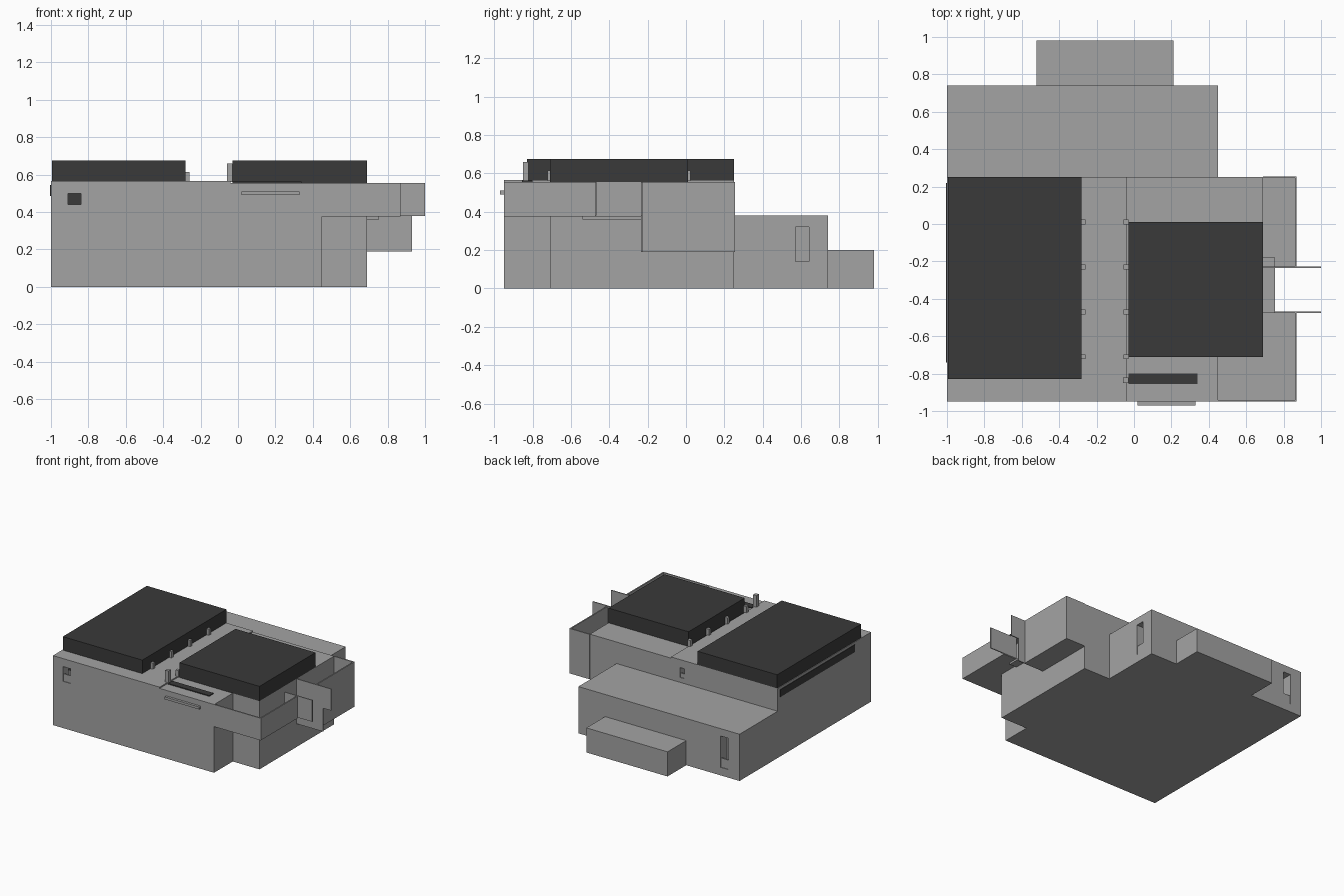
import bpy
import bmesh

cube = bpy.data.objects.get("Cube")
if cube:
    bpy.data.objects.remove(cube, do_unlink=True)


def material(name, value):
    mat = bpy.data.materials.new(name)
    mat.use_nodes = True
    color = (value, value, value, 1)
    mat.diffuse_color = color
    mat.node_tree.nodes["Principled BSDF"].inputs["Base Color"].default_value = color
    return mat


GREY = material("concrete grey", 0.37)
DARK = material("charcoal", 0.042)


def prism(name, outline, z0, z1, mat=GREY):
    """Extrude a plan outline between two heights."""
    bm = bmesh.new()
    base = bm.faces.new([bm.verts.new((x, y, z0)) for x, y in outline])
    top = bmesh.ops.extrude_face_region(bm, geom=[base])["geom"]
    moved = [v for v in top if isinstance(v, bmesh.types.BMVert)]
    bmesh.ops.translate(bm, verts=moved, vec=(0, 0, z1 - z0))
    bmesh.ops.recalc_face_normals(bm, faces=bm.faces)
    mesh = bpy.data.meshes.new(name)
    bm.to_mesh(mesh)
    bm.free()
    obj = bpy.data.objects.new(name, mesh)
    mesh.materials.append(mat)
    bpy.context.collection.objects.link(obj)
    return obj


def box(name, x0, x1, y0, y1, z0, z1, mat=GREY):
    return prism(name, [(x0, y0), (x1, y0), (x1, y1), (x0, y1)], z0, z1, mat)


def cut(target, name, *bounds):
    """Cut a window recess with a hidden box."""
    cutter = box(name, *bounds)
    cutter.hide_render = True
    cutter.hide_viewport = True
    cutter.display_type = 'WIRE'
    mod = target.modifiers.new(name, 'BOOLEAN')
    mod.operation = 'DIFFERENCE'
    mod.solver = 'EXACT'
    mod.object = cutter


# Main building, rear wing and annex
body = prism("main_body", [(-1, -.95), (.45, -.95), (.45, -.71), (.69, -.71),
                           (.69, .25), (-1, .25)], 0, .555)
box("raised_roof_slab", -1, -.04, -.95, .25, .555, .565)
wing = box("rear_wing", -1, .45, .25, .74, 0, .38)
box("rear_annex", -.52, .21, .74, .98, 0, .2)

# Dark roof blocks and skylight
box("left_roof_block", -.995, -.28, -.83, .25, .565, .675, DARK)
box("right_roof_block", -.03, .69, -.71, .01, .555, .675, DARK)
box("roof_skylight", -.03, .34, -.855, -.8, .555, .562, DARK)

# Roof posts in two rows, with one tall post
for y in (.01, -.23, -.47, -.71):
    box("left_roof_post", -.28, -.26, y - .013, y + .013, .56, .615)
    box("right_roof_post", -.055, -.03, y - .013, y + .013, .56, .615)
box("tall_roof_post", -.06, -.03, -.85, -.82, .56, .66)

# Front ledge and side window band
box("front_ledge", .02, .33, -.97, -.93, .49, .51)
box("side_window_band", -1.004, -.99, -.74, .22, .485, .545, DARK)

# Open front balcony
T = .01
box("balcony_floor", .45, .87, -.95, -.47, .375, .385)
box("balcony_front_wall", .45, .87, -.95, -.95 + T, .375, .555)
box("balcony_side_wall", .87 - T, .87, -.95, -.47, .375, .555)
box("balcony_end_plate", .75, 1, -.475, -.467, .38, .555)
box("side_shelf", .69, .755, -.54, -.18, .36, .375)

# Open side bay with its stepped end plate
box("bay_floor", .69, .87, -.23, .255, .19, .2)
box("bay_back_wall", .69, .87, .255 - T, .255, .19, .555)
box("bay_side_wall", .87 - T, .87, -.23, .255, .19, .555)
box("bay_end_plate_upper", .69, 1, -.235, -.227, .38, .555)
box("bay_end_plate_lower", .69, .93, -.235, -.227, .19, .38)

# Recessed windows with lower panes
cut(body, "front_window_cutter", -.91, -.84, -1, -.87, .38, .5)
box("front_window_pane", -.91, -.84, -.945, -.935, .38, .44)
box("front_window_glass", -.91, -.84, -.876, -.868, .44, .5, DARK)
cut(body, "roof_window_cutter", -.16, -.12, .19, .3, .42, .5)
box("roof_window_pane", -.16, -.12, .235, .245, .42, .455)
cut(wing, "rear_window_cutter", -.9, -.83, .66, .8, .065, .32)
box("rear_window_pane", -.9, -.83, .725, .735, .065, .14)
cut(wing, "side_window_cutter", .37, .5, .57, .64, .065, .32)
box("side_window_pane", .435, .445, .57, .64, .065, .14)
